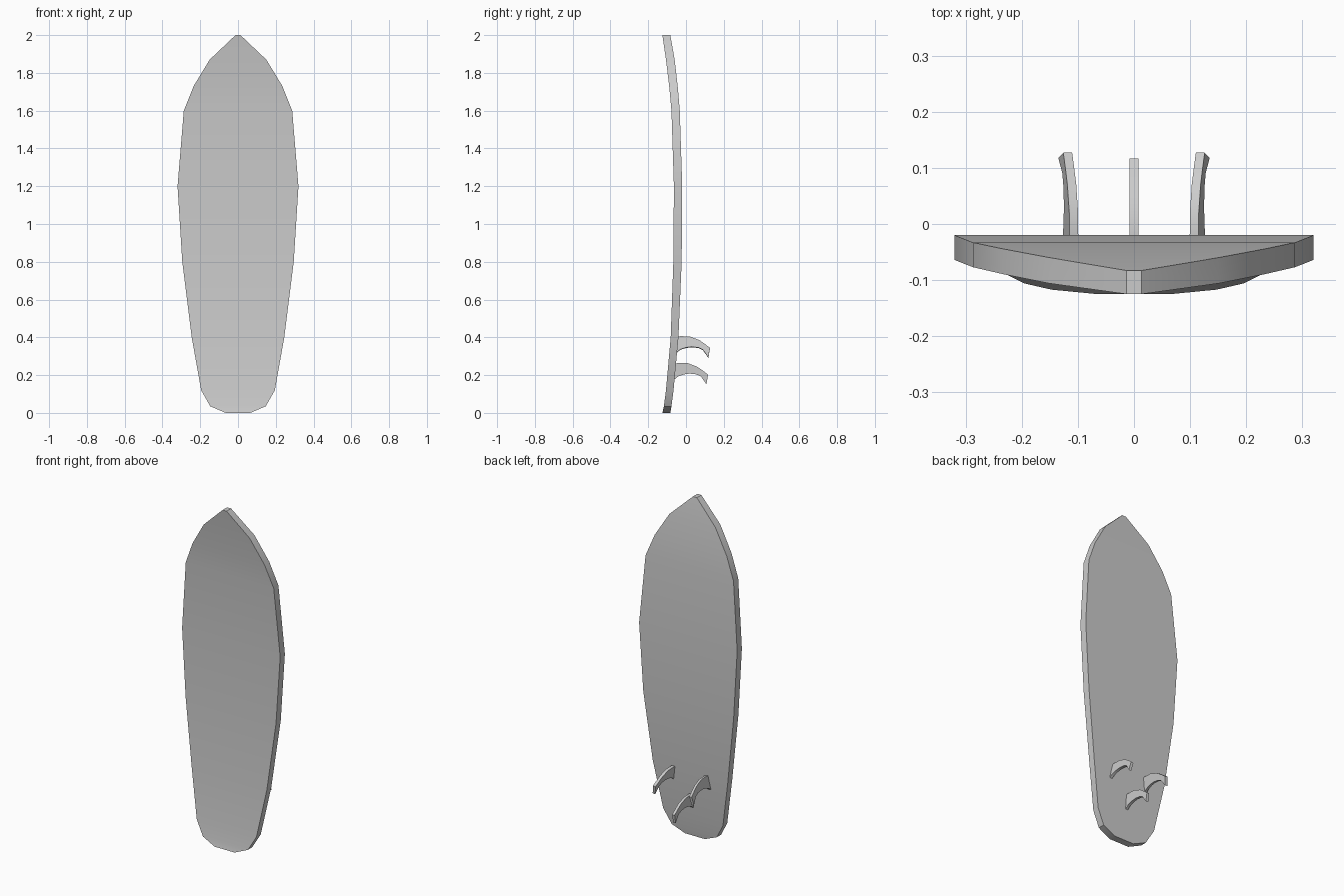
import bpy, bmesh, math
from mathutils import Matrix, Vector

if "Cube" in bpy.data.objects:
    bpy.data.objects.remove(bpy.data.objects["Cube"])


def finish(name, bm):
    bmesh.ops.recalc_face_normals(bm, faces=bm.faces)
    mesh = bpy.data.meshes.new(name)
    bm.to_mesh(mesh)
    bm.free()
    obj = bpy.data.objects.new(name, mesh)
    bpy.context.collection.objects.link(obj)
    bpy.ops.object.select_all(action='DESELECT')
    obj.select_set(True)
    bpy.context.view_layer.objects.active = obj
    bpy.ops.object.shade_smooth_by_angle(angle=math.radians(30))
    return obj


# Board: stations of (height, half width, deck y, underside y)
STATIONS = [
    (0.00, 0.065, -0.125, -0.083), (0.035, 0.147, -0.117, -0.077),
    (0.12, 0.195, -0.106, -0.066), (0.40, 0.245, -0.081, -0.040),
    (0.80, 0.295, -0.067, -0.023), (1.20, 0.320, -0.064, -0.020),
    (1.60, 0.287, -0.077, -0.033), (1.73, 0.235, -0.089, -0.044),
    (1.87, 0.150, -0.106, -0.060), (2.00, 0.013, -0.125, -0.083),
]
bm = bmesh.new()
rings = []
for z, w, front, back in STATIONS:
    corners = [(-w, front), (w, front), (w, back), (-w, back)]
    rings.append([bm.verts.new((x, y, z)) for x, y in corners])
for a, b in zip(rings, rings[1:]):
    for i in range(4):
        j = (i + 1) % 4
        bm.faces.new((a[i], a[j], b[j], b[i]))
bm.faces.new(rings[0])
bm.faces.new(rings[-1])
finish("board", bm)

# Fin outline in the (y, z) plane, rooted inside the board
FIN = [
    (-0.05, 0.400), (-0.03, 0.405), (0.02, 0.403), (0.07, 0.384), (0.10, 0.363),
    (0.127, 0.342), (0.118, 0.291), (0.090, 0.332), (0.065, 0.344),
    (0.030, 0.348), (0.0, 0.344), (-0.03, 0.334), (-0.05, 0.318),
]


def fin(name, x, dy, dz, toe):
    bm = bmesh.new()
    pivot = Vector((0, 0, 0.403))
    turn = Matrix.Rotation(toe, 4, 'Y')
    sides = []
    for t in (-0.008, 0.008):
        pts = [turn @ (Vector((t, y, z)) - pivot) + pivot + Vector((x, dy, dz)) for y, z in FIN]
        sides.append([bm.verts.new(p) for p in pts])
    a, b = sides
    bm.faces.new(a)
    bm.faces.new(b)
    for i in range(len(FIN)):
        j = (i + 1) % len(FIN)
        bm.faces.new((a[i], a[j], b[j], b[i]))
    return finish(name, bm)


# Centre fin and two toed-in side fins
fin("centre_fin", 0, -0.010, -0.140, 0)
for side, label in ((-1, "left"), (1, "right")):
    fin(label + "_fin", side * 0.1075, 0, 0, -side * math.radians(10))
